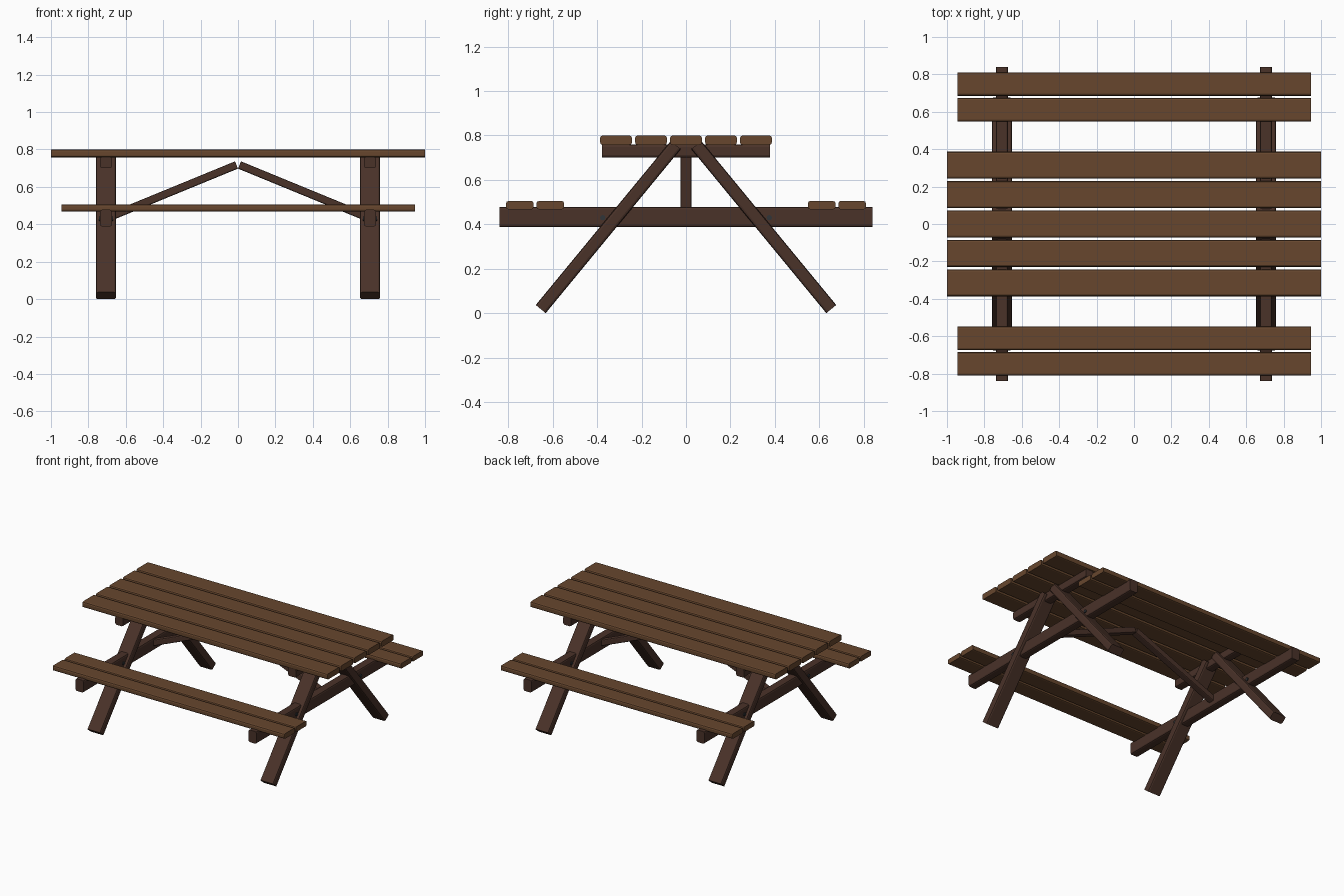
import bpy, bmesh, math
from mathutils import Vector, Matrix

if "Cube" in bpy.data.objects:
    bpy.data.objects.remove(bpy.data.objects["Cube"])


def material(name, rgb):
    m = bpy.data.materials.new(name)
    m.diffuse_color = (*rgb, 1)
    m.use_nodes = True
    m.node_tree.nodes["Principled BSDF"].inputs["Base Color"].default_value = m.diffuse_color
    return m


PLANK = material("plank_wood", (0.135, 0.062, 0.027))
FRAME = material("frame_wood", (0.068, 0.032, 0.022))
METAL = material("bolt_metal", (0.03, 0.035, 0.04))


def timber(name, start, end, side, width, thick, mat, r=0.011, seg=2):
    """Straight board from start to end, long edges rounded, ends cut square."""
    start, end = Vector(start), Vector(end)
    axis = (end - start).normalized()
    u = Vector(side).normalized()
    v = axis.cross(u)
    bm = bmesh.new()
    ring = []
    for k, (sx, sy) in enumerate([(1, 1), (-1, 1), (-1, -1), (1, -1)]):
        for i in range(seg + 1):
            a = math.radians(90 * (k + i / seg))
            px = sx * (width / 2 - r) + r * math.cos(a)
            py = sy * (thick / 2 - r) + r * math.sin(a)
            ring.append(bm.verts.new(start + u * px + v * py))
    face = bm.faces.new(ring)
    ext = bmesh.ops.extrude_face_region(bm, geom=[face])
    top = [g for g in ext["geom"] if isinstance(g, bmesh.types.BMVert)]
    bmesh.ops.translate(bm, verts=top, vec=end - start)
    bmesh.ops.recalc_face_normals(bm, faces=bm.faces)
    me = bpy.data.meshes.new(name)
    bm.to_mesh(me)
    bm.free()
    me.materials.append(mat)
    ob = bpy.data.objects.new(name, me)
    bpy.context.collection.objects.link(ob)
    return ob


def bolt(name, x, y, z):
    bm = bmesh.new()
    bmesh.ops.create_cone(bm, cap_ends=True, segments=12, radius1=0.012,
                          radius2=0.012, depth=0.076,
                          matrix=Matrix.Translation((x, y, z)) @ Matrix.Rotation(math.pi / 2, 4, 'Y'))
    me = bpy.data.meshes.new(name)
    bm.to_mesh(me)
    bm.free()
    me.materials.append(METAL)
    bpy.context.collection.objects.link(bpy.data.objects.new(name, me))


# Table top planks
for i in range(5):
    y = (i - 2) * 0.1575
    timber(f"top_plank_{i + 1}", (-1, y, 0.779), (1, y, 0.779), (0, 1, 0), 0.143, 0.042, PLANK)

# Bench planks
for s, label in ((-1, "front"), (1, "back")):
    for j, y in enumerate((0.611, 0.748)):
        timber(f"{label}_bench_plank_{j + 1}", (-0.945, s * y, 0.486), (0.945, s * y, 0.486),
               (0, 1, 0), 0.125, 0.038, PLANK)

# End frames: cross bars, splayed legs, bolts and the diagonal brace
for sx, end in ((-1, "left"), (1, "right")):
    x = sx * 0.706
    timber(f"{end}_top_bar", (x, -0.378, 0.73), (x, 0.378, 0.73), (1, 0, 0), 0.064, 0.06, FRAME)
    timber(f"{end}_bench_bar", (x, -0.84, 0.433), (x, 0.84, 0.433), (1, 0, 0), 0.064, 0.09, FRAME)
    for sy, label in ((-1, "front"), (1, "back")):
        timber(f"{end}_{label}_leg", (x, sy * 0.654, 0.0185), (x, sy * 0.046, 0.757),
               (1, 0, 0), 0.107, 0.058, FRAME)
        bolt(f"{end}_{label}_bolt", x, sy * 0.375, 0.43)
    timber(f"{end}_brace", (sx * 0.70, 0, 0.433), (sx * 0.008, 0, 0.717),
           (0, 1, 0), 0.05, 0.042, FRAME, r=0.007)
